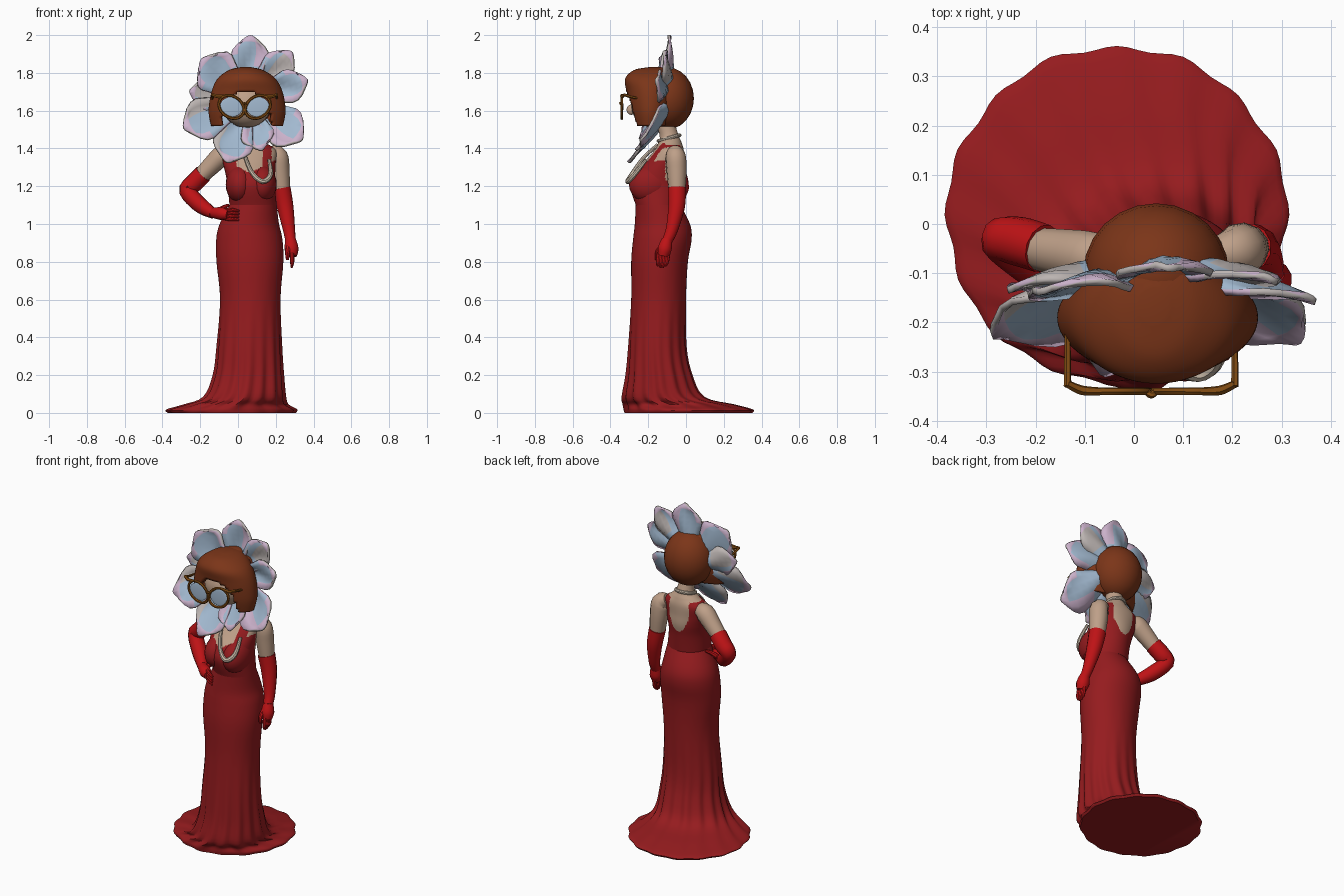
import bpy
import bmesh
from math import sin, cos, pi, radians, sqrt
from mathutils import Vector

default_cube = bpy.data.objects.get("Cube")
if default_cube:
    bpy.data.objects.remove(default_cube, do_unlink=True)

created = []


def material(name, *srgb):
    """Flat material from display colour values."""
    colour = [c ** 2.2 for c in srgb] + [1.0]
    mat = bpy.data.materials.new(name)
    mat.use_nodes = True
    mat.diffuse_color = colour
    shader = mat.node_tree.nodes["Principled BSDF"]
    shader.inputs["Base Color"].default_value = colour
    return mat


DRESS = material("dress red", .58, .13, .14)
GLOVE = material("glove red", .74, .1, .11)
SKIN = material("skin", .74, .62, .53)
HAIR = material("hair brown", .48, .22, .12)
BLUE = material("petal blue", .63, .72, .81)
LILAC = material("petal lilac", .79, .69, .79)
BEIGE = material("petal beige", .73, .7, .69)
BRONZE = material("frame bronze", .5, .3, .1)
PEARL = material("pearl", .79, .73, .66)


def finish(name, bm, mats, rule=None):
    """Turn a bmesh into an object; rule picks a material from a face centre."""
    bmesh.ops.recalc_face_normals(bm, faces=bm.faces)
    if rule:
        for face in bm.faces:
            face.material_index = rule(face.calc_center_median())
    mesh = bpy.data.meshes.new(name)
    bm.to_mesh(mesh)
    bm.free()
    for mat in mats:
        mesh.materials.append(mat)
    obj = bpy.data.objects.new(name, mesh)
    bpy.context.collection.objects.link(obj)
    created.append(obj)
    return obj


def solidify(obj, thickness, offset, rim_shift=0):
    mod = obj.modifiers.new("thickness", 'SOLIDIFY')
    mod.thickness = thickness
    mod.offset = offset
    mod.material_offset_rim = rim_shift


def smooth_rows(rows, steps):
    """Catmull-Rom interpolation between rows of numbers."""
    result = []
    for i in range(len(rows) - 1):
        a, b, c, d = (rows[max(0, min(len(rows) - 1, i + k))] for k in (-1, 0, 1, 2))
        for s in range(steps):
            t = s / steps
            result.append([q + .5 * t * (r - p + t * (2*p - 5*q + 4*r - e + t * (3*(q - r) + e - p)))
                           for p, q, r, e in zip(a, b, c, d)])
    return result + [list(rows[-1])]


def bridge(bm, rings, closed=False):
    pairs = list(zip(rings, rings[1:]))
    if closed:
        pairs.append((rings[-1], rings[0]))
    for low, high in pairs:
        for i in range(len(low)):
            j = (i + 1) % len(low)
            bm.faces.new((low[i], low[j], high[j], high[i]))


def loft(rows, sides, steps=4, bottom=True):
    """Stack ellipses given as (z, centre x, centre y, radius x, radius y, pleat)."""
    bm = bmesh.new()
    rings = []
    for z, cx, cy, rx, ry, pleat in smooth_rows(rows, steps):
        ring = []
        for i in range(sides):
            a = 2 * pi * i / sides
            r = 1 + pleat * (cos(16 * a) + .5 * sin(7 * a))
            ring.append(bm.verts.new((cx + rx * r * cos(a), cy + ry * r * sin(a), max(z, 0))))
        rings.append(ring)
    bridge(bm, rings)
    bm.faces.new(rings[-1])
    if bottom:
        bm.faces.new(rings[0])
    return bm


def tube(name, mat, rows, sides=12, steps=4, closed=False):
    """Round tube through rows of (x, y, z, radius)."""
    rows = rows if closed else smooth_rows(rows, steps)
    points = [Vector(row[:3]) for row in rows]
    bm = bmesh.new()
    rings, normal, last = [], None, len(points) - 1
    for i, p in enumerate(points):
        after = points[(i + 1) % len(points)] if closed else points[min(i + 1, last)]
        before = points[i - 1] if closed else points[max(i - 1, 0)]
        t = (after - before).normalized()
        normal = t.orthogonal() if normal is None else normal - t * normal.dot(t)
        normal.normalize()
        side = t.cross(normal)
        rings.append([bm.verts.new(p + rows[i][3] * (normal * cos(a) + side * sin(a)))
                      for a in (2 * pi * k / sides for k in range(sides))])
    bridge(bm, rings, closed)
    if not closed:
        bm.faces.new(rings[0])
        bm.faces.new(rings[-1])
    return finish(name, bm, [mat])


def ellipsoid(name, mat, centre, radii, sides=24):
    bm = bmesh.new()
    bmesh.ops.create_uvsphere(bm, u_segments=sides, v_segments=sides // 2, radius=1)
    for v in bm.verts:
        v.co = Vector(c + r * k for c, r, k in zip(centre, radii, v.co))
    return finish(name, bm, [mat])


# Fishtail skirt with a pleated train
waist = (1.1, .08, -.148, .125, .118, 0)
finish("skirt_and_train", loft([
    (0, -.033, .015, .335, .335, .012), (.018, -.033, .015, .342, .338, .015),
    (.045, -.01, -.035, .27, .288, .03), (.085, .035, -.118, .213, .212, .035),
    (.2, .055, -.14, .183, .172, .035), (.35, .06, -.15, .171, .152, .02),
    (.6, .065, -.145, .16, .145, 0), (.8, .063, -.14, .177, .15, 0),
    (.92, .06, -.125, .175, .155, 0), (1.0, .06, -.125, .157, .146, 0), waist], 96), [DRESS])


# Torso: sweetheart front, scooped back and straps over bare skin
def bodice_rule(c):
    across = abs(c.x - .063)
    if c.y < -.11:
        covered = c.z < 1.27 + .5 * across or (.07 < across < .115 and c.z < 1.43)
    else:
        scoop = .066 * sqrt(max(0, min(1, (c.z - 1.23) / .09)))
        covered = c.z < 1.23 or (scoop < across < .12 and c.z < 1.42)
    return 0 if covered else 1


finish("torso", loft([
    waist, (1.2, .07, -.157, .125, .138, 0), (1.27, .065, -.14, .132, .132, 0),
    (1.33, .06, -.115, .14, .105, 0), (1.39, .06, -.09, .14, .078, 0),
    (1.43, .065, -.085, .085, .062, 0), (1.47, .065, -.09, .05, .05, 0),
    (1.57, .055, -.12, .048, .05, 0)], 120, steps=10), [DRESS, SKIN], bodice_rule)
for side, x in (("right", .01), ("left", .13)):
    ellipsoid(side + "_bust", DRESS, (x, -.19, 1.21), (.075, .112, .1))

# Arms and long gloves
tube("right_upper_arm", SKIN, [(-.03, -.075, 1.37, .035), (-.08, -.07, 1.365, .054),
                               (-.14, -.06, 1.31, .05), (-.2, -.05, 1.25, .043)])
tube("right_glove", GLOVE, [(-.185, -.05, 1.265, .05), (-.235, -.035, 1.215, .05),
                            (-.268, -.035, 1.175, .044), (-.2, -.09, 1.1, .043),
                            (-.13, -.16, 1.055, .028)])
tube("left_upper_arm", SKIN, [(.17, -.06, 1.385, .035), (.21, -.055, 1.36, .053),
                              (.22, -.05, 1.28, .053), (.232, -.048, 1.17, .044)])
tube("left_glove", GLOVE, [(.23, -.048, 1.19, .05), (.25, -.05, 1.09, .045),
                           (.27, -.075, .97, .033), (.278, -.1, .91, .028)])

# Gloved hands with fingers
tube("right_palm", GLOVE, [(-.14, -.15, 1.06, .026), (-.09, -.195, 1.055, .034), (-.05, -.22, 1.05, .026)])
tube("left_palm", GLOVE, [(.278, -.1, .92, .028), (.283, -.112, .87, .038), (.285, -.122, .83, .028)])
for i in range(4):
    s = i - 1.5
    tube(f"right_finger_{i}", GLOVE, [(-.07, -.207, 1.052 + .014 * s, .011),
                                      (-.035, -.235, 1.05 + .017 * s, .01),
                                      (.005, -.258, 1.045 + .016 * s, .006)], 8)
    tube(f"left_finger_{i}", GLOVE, [(.285, -.118 + .016 * s, .85, .012),
                                     (.287, -.125 + .016 * s, .8, .011),
                                     (.283, -.13 + .013 * s, .765 + .008 * abs(s), .006)], 8)
tube("right_thumb", GLOVE, [(-.11, -.16, 1.06, .016), (-.08, -.14, 1.085, .013), (-.05, -.12, 1.1, .008)], 8)
tube("left_thumb", GLOVE, [(.27, -.12, .89, .016), (.262, -.15, .85, .013), (.262, -.155, .81, .008)], 8)

# Head and nose
ellipsoid("face", SKIN, (.045, -.175, 1.63), (.13, .115, .12))
ellipsoid("nose", SKIN, (.035, -.29, 1.605), (.016, .025, .028), 12)

# Bob haircut: round back and a front shell with an arched opening for the face
ellipsoid("hair_back", HAIR, (.045, -.1, 1.665), (.148, .142, .165))
bob = loft([(1.52, .048, -.195, .19, .09, 0), (1.6, .048, -.19, .204, .115, 0),
            (1.7, .048, -.19, .188, .126, 0), (1.77, .045, -.192, .153, .13, 0),
            (1.815, .042, -.175, .09, .1, 0), (1.83, .04, -.165, .03, .035, 0)], 80, 6, bottom=False)
opening = [f for f in bob.faces for c in [f.calc_center_median()]
           if c.y < -.18 and ((c.x - .045) / .135) ** 2 + ((c.z - 1.54) / .165) ** 2 < 1]
bmesh.ops.delete(bob, geom=opening, context='FACES')
solidify(finish("hair_bob", bob, [HAIR]), .02, -1)

# Thin glasses with raised outer corners
for side, x, out in (("right", -.035, -1), ("left", .105, 1)):
    rim = [(x + .067 * cos(a), -.34, 1.62 + .06 * sin(a) + .014 * out * cos(a), .008)
           for a in (2 * pi * k / 20 for k in range(20))]
    tube(side + "_rim", BRONZE, rim, 6, closed=True)
    ellipsoid(side + "_lens", BLUE, (x, -.336, 1.62), (.062, .004, .054), 20)
    end = x + .1 * out
    tube(side + "_wing", BRONZE, [(x + .03 * out, -.34, 1.68, .008), (x + .07 * out, -.338, 1.675, .01),
                                  (end, -.325, 1.685, .008)], 6)
    tube(side + "_temple", BRONZE, [(end, -.33, 1.685, .008), (end, -.28, 1.67, .007),
                                    (end, -.2, 1.66, .006)], 6)
tube("glasses_bridge", BRONZE, [(.025, -.34, 1.63, .007), (.035, -.348, 1.64, .007), (.045, -.34, 1.63, .007)], 6)


# Flower collar: upright above, sweeping forward over the chest below
def petal(name, angle, length, half_width, tint, columns, shift):
    bm = bmesh.new()
    a = radians(angle)
    along, across = 8, 6
    grid = []
    for i in range(along + 1):
        t = i / along
        width = half_width * (.45 + .55 * t / .65 if t < .65 else 1 - .65 * ((t - .65) / .35) ** 2)
        row = []
        for j in range(across + 1):
            u = 2 * j / across - 1
            r = .08 + (length - .08) * t - .025 * t * u * u
            x = .05 + r * cos(a) - width * u * sin(a)
            z = 1.66 + r * sin(a) + width * u * cos(a)
            y = -.08 - .48 * (x - .05) ** 2 - 1.1 * max(0, 1.66 - z) ** 1.5
            row.append(bm.verts.new((x, y + shift - .02 * u * u + .01 * sin(5 * t + 3 * u), z)))
        grid.append(row)
    for i in range(along):
        for j in range(across):
            face = bm.faces.new((grid[i][j], grid[i][j + 1], grid[i + 1][j + 1], grid[i + 1][j]))
            if i == along - 1 or (i > 4 and j == across - 1):
                face.material_index = 1
            elif j < columns and i > 2:
                face.material_index = tint
    solidify(finish(name, bm, [BLUE, LILAC, BEIGE]), .014, 0, rim_shift=1)


petals = [(87, .34, .1, 1, 2), (139, .325, .125, 1, 1), (172, .31, .09, 2, 4), (204, .37, .115, 2, 2),
          (252, .35, .11, 2, 1), (286, .28, .09, 1, 2), (324, .36, .115, 1, 2),
          (18, .335, .09, 1, 1), (47, .345, .09, 2, 4)]
for n, shape in enumerate(petals):
    petal(f"petal_{n}", *shape, -.02 * (n % 2))

# Pearl collar and hanging necklace
tube("pearl_collar", PEARL, [(.065 + .055 * cos(a), -.09 + .056 * sin(a), 1.455 + .015 * sin(a), .01)
                             for a in (2 * pi * k / 20 for k in range(20))], 8, closed=True)
tube("necklace", PEARL, [(.025, -.15, 1.42, .009), (.04, -.225, 1.35, .01), (.075, -.282, 1.27, .012),
                         (.13, -.308, 1.225, .014), (.172, -.275, 1.26, .013), (.165, -.21, 1.34, .009)], 8)

# Smooth shading with sharp creases kept
bpy.ops.object.select_all(action='DESELECT')
for obj in created:
    obj.select_set(True)
bpy.context.view_layer.objects.active = created[0]
bpy.ops.object.shade_smooth_by_angle(angle=radians(40))
